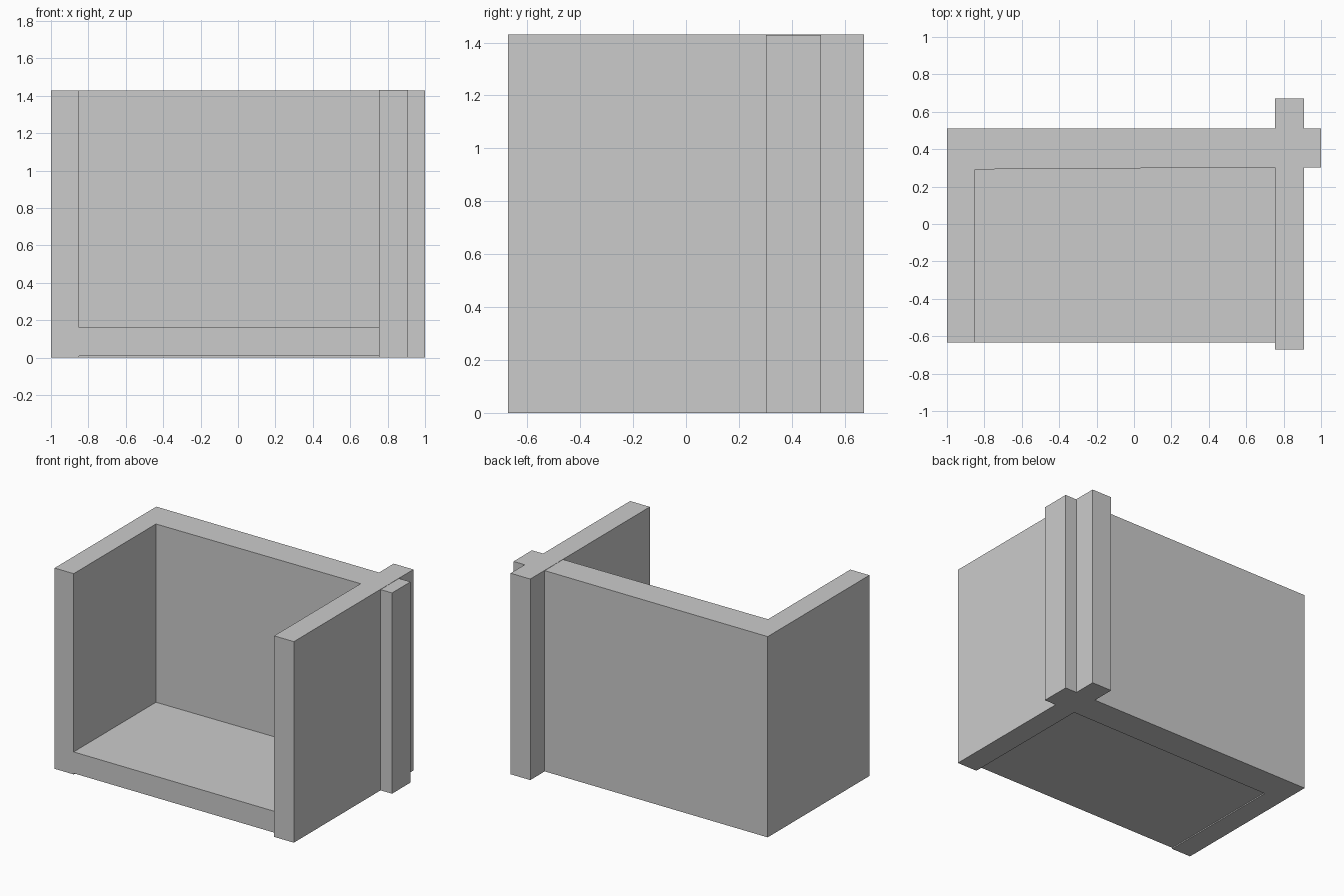
import bpy
import bmesh

if "Cube" in bpy.data.objects:
    bpy.data.objects.remove(bpy.data.objects["Cube"])


def prism(name, outline, z0, z1):
    """Extrude a counter-clockwise floor-plan outline from z0 to z1."""
    bm = bmesh.new()
    face = bm.faces.new([bm.verts.new((x, y, z0)) for x, y in outline])
    out = bmesh.ops.extrude_face_region(bm, geom=[face], use_keep_orig=True)
    for v in out["geom"]:
        if isinstance(v, bmesh.types.BMVert):
            v.co.z = z1
    bmesh.ops.recalc_face_normals(bm, faces=bm.faces[:])
    mesh = bpy.data.meshes.new(name)
    bm.to_mesh(mesh)
    bm.free()
    obj = bpy.data.objects.new(name, mesh)
    bpy.context.collection.objects.link(obj)
    return obj


def box(name, x0, x1, y0, y1, z0, z1):
    return prism(name, [(x0, y0), (x1, y0), (x1, y1), (x0, y1)], z0, z1)


TOP = 1.43

# Left and back walls: one L-shaped plan, its inner back face slightly skewed,
# running on through the right wall as a short stub
prism("left_and_back_wall",
      [(-1, -0.633), (-0.85, -0.633), (-0.85, 0.292), (0.755, 0.303),
       (1, 0.303), (1, 0.51), (-1, 0.51)], 0, TOP - 0.002)

# Right wall, crossing the back wall and sticking out at both ends
box("right_wall", 0.755, 0.91, -0.672, 0.672, 0, TOP)

# Floor slab, set just above the wall bases
box("floor", -0.85, 0.755, -0.633, 0.303, 0.008, 0.16)
